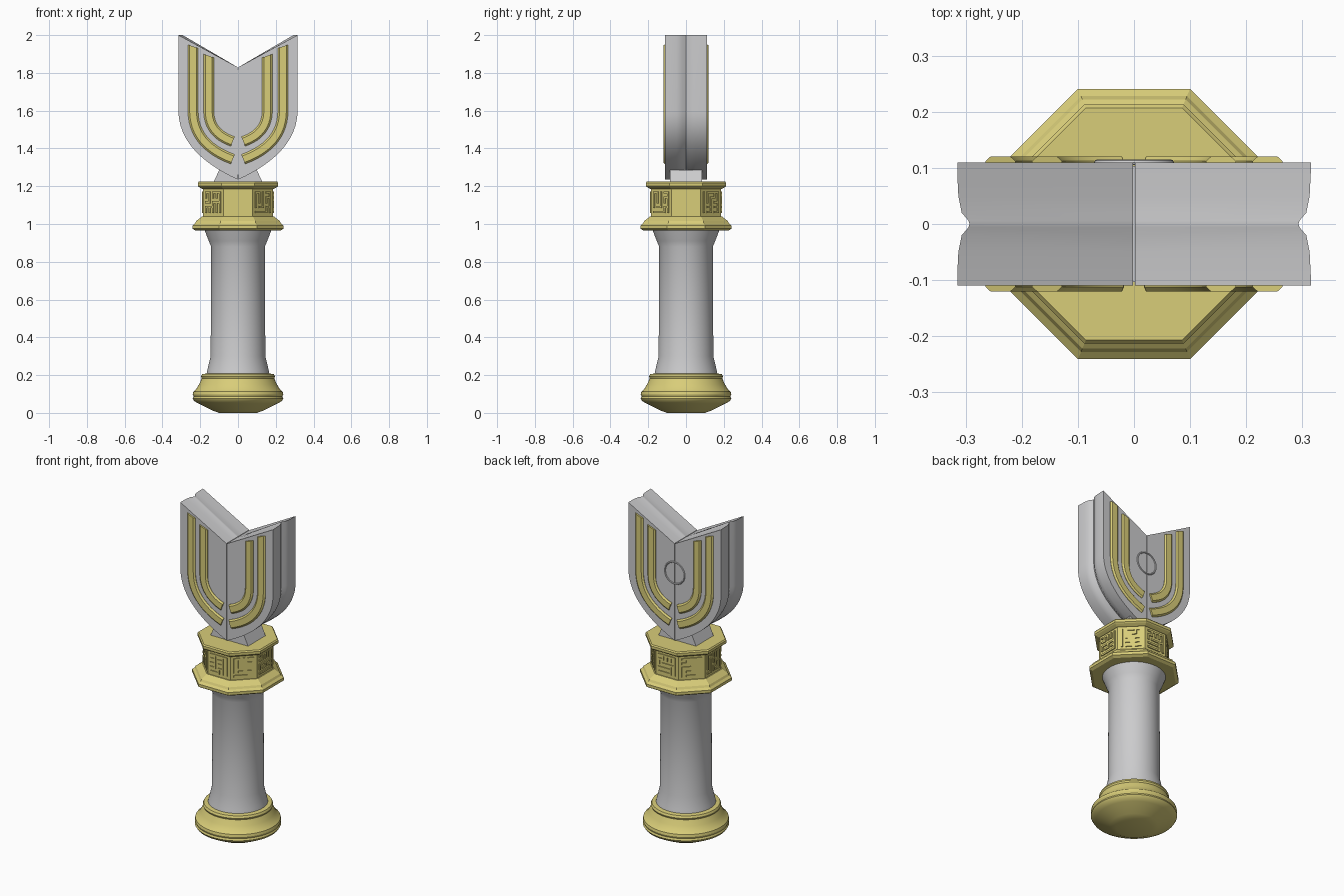
import bpy, bmesh, math, random
from mathutils import Matrix, Vector

cube = bpy.data.objects.get("Cube")
if cube:
    bpy.data.objects.remove(cube, do_unlink=True)


def material(name, rgb):
    m = bpy.data.materials.new(name)
    m.use_nodes = True
    m.diffuse_color = (*rgb, 1)
    bsdf = next(n for n in m.node_tree.nodes if n.type == 'BSDF_PRINCIPLED')
    bsdf.inputs["Base Color"].default_value = (*rgb, 1)
    return m


GREY = material("stone grey", (0.6, 0.6, 0.61))
GOLD = material("pale gold", (0.69, 0.61, 0.19))


def finish(bm, name, mat, smooth=True):
    bmesh.ops.recalc_face_normals(bm, faces=bm.faces)
    me = bpy.data.meshes.new(name)
    bm.to_mesh(me)
    bm.free()
    me.materials.append(mat)
    ob = bpy.data.objects.new(name, me)
    bpy.context.collection.objects.link(ob)
    if smooth:
        bpy.ops.object.select_all(action='DESELECT')
        ob.select_set(True)
        bpy.context.view_layer.objects.active = ob
        bpy.ops.object.shade_smooth_by_angle(angle=math.radians(32))
    return ob


def loft(bm, rings):
    """Skin a list of closed rings of points and cap both ends."""
    loops = [[bm.verts.new(p) for p in ring] for ring in rings]
    for a, b in zip(loops, loops[1:]):
        for i in range(len(a)):
            j = (i + 1) % len(a)
            bm.faces.new((a[i], a[j], b[j], b[i]))
    bm.faces.new(loops[0][::-1])
    bm.faces.new(loops[-1])


def turned(name, profile, mat, sides=64):
    """Turn (radius, height) pairs; with 8 sides the radius is to the flats."""
    flat = sides == 8
    grow = 1 / math.cos(math.pi / sides) if flat else 1
    bm = bmesh.new()
    rings = []
    for r, z in profile:
        angles = [math.tau * (k + 0.5) / sides for k in range(sides)]
        rings.append([(r * grow * math.cos(a), r * grow * math.sin(a), z) for a in angles])
    loft(bm, rings)
    return finish(bm, name, mat, not flat)


def bezier(a, b, c, n):
    a, b, c = Vector(a), Vector(b), Vector(c)
    return [a * (1 - t) ** 2 + b * 2 * t * (1 - t) + c * t * t
            for t in (i / n for i in range(n + 1))]


# Round pommel and grip
turned("pommel", [(0.10, 0), (0.135, 0.012), (0.21, 0.05), (0.232, 0.062), (0.24, 0.075),
                  (0.235, 0.086), (0.24, 0.098), (0.237, 0.112), (0.222, 0.125),
                  (0.207, 0.15), (0.192, 0.182), (0.196, 0.192), (0.19, 0.205),
                  (0.165, 0.209)], GOLD)
turned("grip", [(0.168, 0.2), (0.163, 0.225), (0.145, 0.3), (0.142, 0.88),
                (0.155, 0.91), (0.18, 0.975)], GREY)

# Octagonal collar
turned("collar_lower_flange", [(0.225, 0.965), (0.241, 0.975), (0.241, 0.992), (0.228, 1.003),
                               (0.222, 1.015), (0.19, 1.04)], GOLD, 8)
turned("collar_drum", [(0.184, 1.03), (0.184, 1.2)], GOLD, 8)
turned("collar_upper_flange", [(0.19, 1.186), (0.207, 1.196), (0.213, 1.202),
                               (0.213, 1.218), (0.207, 1.225)], GOLD, 8)

# Abstract raised maze pattern on each drum side
random.seed(4)
bm = bmesh.new()
step, bar = 0.026, 0.011
for side in range(8):
    turn = Matrix.Rotation(side * math.pi / 4, 4, 'Z')
    for col in range(5):
        for row in range(5):
            across = random.random() < 0.5 and col < 4
            u, v = (col - 2) * step, 1.063 + row * step
            w, h = (step + bar, bar) if across else (bar, bar + step * (row < 4))
            centre = Vector((u + (w - bar) / 2, -0.184, v + (h - bar) / 2))
            size = Matrix.Diagonal((w, 0.012, h, 1))
            bmesh.ops.create_cube(bm, size=1, matrix=turn @ Matrix.Translation(centre) @ size)
finish(bm, "collar_maze_relief", GOLD, False)

# Neck wedge under the head
bm = bmesh.new()
wedge = [(-0.13, 1.22), (0.13, 1.22), (0.1, 1.285), (-0.1, 1.285)]
loft(bm, [[(x, y, z) for x, z in wedge] for y in (-0.085, 0.085)])
finish(bm, "neck_wedge", GREY, False)

# Split head: two mirrored halves with a groove around the rim
half = [Vector((0.002, 1.83)), Vector((0.315, 2.0))]
half += bezier((0.315, 1.6), (0.315, 1.38), (0.002, 1.235), 16)
layers = [(0.11, 0), (0.09, 0), (0.05, 0.002), (0.02, 0.008), (0.006, 0.02)]
layers = [(-y, d) for y, d in layers] + [(0, 0.022)] + [(y, d) for y, d in layers[::-1]]
bm = bmesh.new()
for sx in (-1, 1):
    rings = []
    for y, d in layers:
        k = 1 - d / 0.315
        rings.append([(sx * max(p.x * k, 0.002), y,
                       p.y if p.y > 1.6 else 1.6 + (p.y - 1.6) * k) for p in half])
    loft(bm, rings)
finish(bm, "head_halves", GREY)

# Core closing the narrow seam
bm = bmesh.new()
bmesh.ops.create_cube(bm, size=1, matrix=Matrix.Translation((0, 0, 1.54))
                      @ Matrix.Diagonal((0.02, 0.206, 0.56, 1)))
finish(bm, "head_core", GREY, False)


# Raised curved stripes, mirrored left to right and front to back
def stripe(bm, path, sx, sy):
    section = [(-0.027, 0.105), (-0.027, 0.112), (-0.018, 0.12),
               (0.018, 0.12), (0.027, 0.112), (0.027, 0.105)]
    rings = []
    for i, p in enumerate(path):
        along = (path[min(i + 1, len(path) - 1)] - path[max(i - 1, 0)]).normalized()
        out = Vector((-along.y, along.x))
        tilt = 0.35 if i == 0 else 0
        rings.append([(sx * (p.x + out.x * w), sy * y, p.y + out.y * w + tilt * w)
                      for w, y in section])
    loft(bm, rings)


outer = [Vector((0.238, 1.94))] + bezier((0.238, 1.6), (0.238, 1.42), (0.028, 1.343), 12)
inner = [Vector((0.155, 1.89))] + bezier((0.155, 1.6), (0.155, 1.48), (0.028, 1.437), 12)
for label, path in (("outer", outer), ("inner", inner)):
    bm = bmesh.new()
    for sx in (-1, 1):
        for sy in (-1, 1):
            stripe(bm, path, sx, sy)
    finish(bm, label + "_stripes", GOLD)

# Thin ring on the back of the head
bpy.ops.mesh.primitive_torus_add(major_segments=48, minor_segments=8, major_radius=0.066,
                                 minor_radius=0.005, location=(0, 0.11, 1.65),
                                 rotation=(math.pi / 2, 0, 0))
ring = bpy.context.object
ring.name = "back_ring"
ring.data.materials.append(GREY)
bpy.ops.object.shade_smooth_by_angle()
